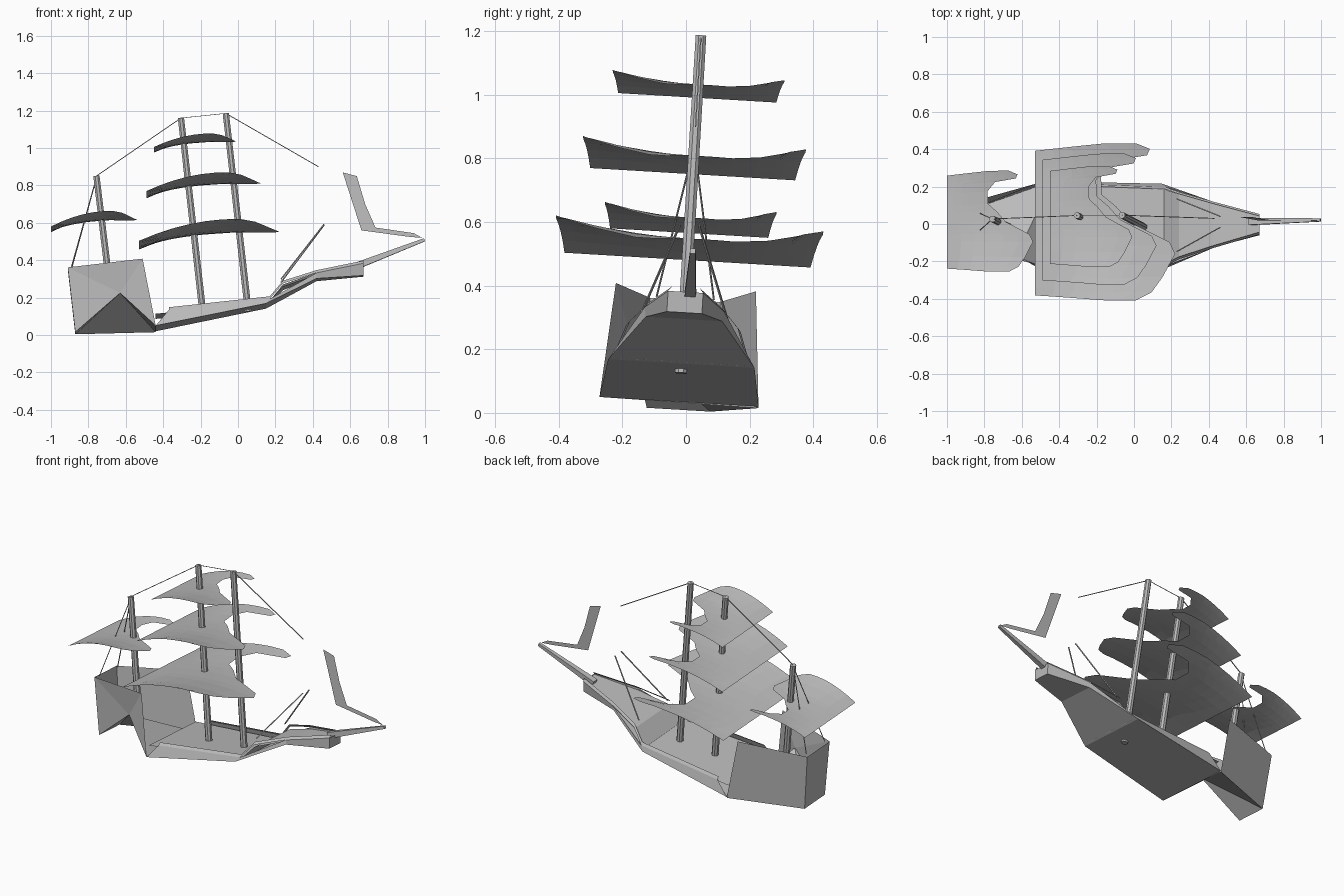
import bpy
import math
from mathutils import Vector

cube = bpy.data.objects.get("Cube")
if cube:
    bpy.data.objects.remove(cube)

grey = bpy.data.materials.new("plain_grey")
grey.use_nodes = True
COLOR = (0.5, 0.5, 0.5, 1)
grey.diffuse_color = COLOR
grey.node_tree.nodes["Principled BSDF"].inputs["Base Color"].default_value = COLOR

ROLL = 0.06


def heel(p):
    # the whole ship heels slightly to its +y side
    x, y, z = p
    return Vector((x, y + ROLL * (z - 0.4), z - ROLL * y))


def build(name, points, faces):
    mesh = bpy.data.meshes.new(name)
    mesh.from_pydata([heel(p) for p in points], [], faces)
    mesh.update()
    mesh.materials.append(grey)
    obj = bpy.data.objects.new(name, mesh)
    bpy.context.collection.objects.link(obj)
    return obj


def spar(name, a, b, r1, r2, sides=8):
    # tapered round pole between two points
    a, b = Vector(a), Vector(b)
    turn = (b - a).to_track_quat('Z', 'Y')
    points = []
    for end, r in ((a, r1), (b, r2)):
        for i in range(sides):
            t = 2 * math.pi * (i + 0.5) / sides
            points.append(end + turn @ Vector((r * math.cos(t), r * math.sin(t), 0)))
    faces = [(i, (i + 1) % sides, (i + 1) % sides + sides, i + sides) for i in range(sides)]
    faces += [tuple(reversed(range(sides))), tuple(range(sides, 2 * sides))]
    return build(name, points, faces)


def strips(name, sections):
    # skin a list of equally long rows of points
    n = len(sections[0])
    points = [p for row in sections for p in row]
    faces = [(i * n + j, i * n + j + 1, (i + 1) * n + j + 1, (i + 1) * n + j)
             for i in range(len(sections) - 1) for j in range(n - 1)]
    return build(name, points, faces)


def mirrored(stations):
    return [[(x, -y, z), (x, y, z)] for x, y, z in stations]


# Stern castle: open box, starboard wall folded up to an apex in the floor
stern = [(-0.51, -0.22, 0.395), (-0.91, -0.11, 0.355), (-0.87, -0.1, 0.01), (-0.44, -0.25, 0.035),
         (-0.51, 0.22, 0.395), (-0.91, 0.11, 0.355), (-0.87, 0.1, 0.01), (-0.44, 0.25, 0.03),
         (-0.63, -0.16, 0.215)]
build("stern_castle", stern, [(0, 1, 8), (1, 2, 8), (3, 0, 8), (4, 7, 6, 5), (1, 5, 6, 2),
                              (6, 7, 8), (2, 6, 8), (7, 3, 8)])

# Hull: bottom, rails and deck
bottom = [(-0.44, 0.25, 0.035), (0.15, 0.23, 0.155), (0.42, 0.12, 0.295), (0.67, 0.055, 0.315)]
rail = [(-0.37, 0.235, 0.12), (0.17, 0.21, 0.18), (0.42, 0.125, 0.325), (0.67, 0.055, 0.38)]
deck = [(-0.44, 0.23, 0.1), (0.16, 0.2, 0.16), (0.24, 0.17, 0.25), (0.42, 0.12, 0.315),
        (0.67, 0.055, 0.375)]
strips("hull_bottom", mirrored(bottom))
strips("deck", mirrored(deck))
for side, label in ((-1, "right"), (1, "left")):
    flip = lambda p: (p[0], side * p[1], p[2])
    strips("hull_side_" + label, [[flip(a), flip(b)] for a, b in zip(bottom, rail)])
    strips("bulwark_" + label, [[flip(p), flip((p[0], p[1] - 0.012, p[2] + 0.015))]
                                for p in rail[:2] + [(0.24, 0.18, 0.265)] + rail[2:]])
x, y, z = bottom[-1]
build("bow_end", [(x, -y, z), (x, y, z), (x, y, 0.38), (x, -y, 0.38)], [(0, 1, 2, 3)])

# Masts and bowsprit
fore_top, main_top, mizzen_top = (-0.065, 0, 1.185), (-0.305, 0, 1.16), (-0.757, 0, 0.85)
spar("fore_mast", (0.055, 0, 0.125), fore_top, 0.02, 0.018)
spar("main_mast", (-0.185, 0, 0.09), main_top, 0.02, 0.018)
spar("mizzen_mast", (-0.67, 0, 0.13), mizzen_top, 0.02, 0.018)
spar("bowsprit", (0.62, 0.015, 0.365), (0.997, 0.015, 0.51), 0.026, 0.012, 4)

# Sails: straight aft edge, uneven scooped front edge
FRONT = [(-1, 0.72), (-0.9, 0.83), (-0.7, 0.91), (-0.4, 1), (-0.25, 0.96), (0, 0.68),
         (0.2, 0.58), (0.35, 0.48), (0.6, 0.47), (0.78, 0.56), (0.85, 0.8), (0.93, 0.82), (1, 0.72)]


def sail(name, aft, length, half, height, rise, steps=6):
    rows = []
    for v, reach in FRONT:
        row = []
        for i in range(steps + 1):
            s = reach * i / steps
            bulge = 1 - ((s - 0.7) / 0.7) ** 2
            width = half * (0.92 + 0.08 * min(1, 2 * s))
            row.append((aft + length * s, v * width,
                        height + rise * bulge * (0.65 + 0.45 * v * v)))
        rows.append(row)
    return strips(name, rows)


sail("main_lower_sail", -0.53, 0.75, 0.42, 0.48, 0.105)
sail("main_middle_sail", -0.49, 0.61, 0.35, 0.75, 0.09)
sail("main_upper_sail", -0.45, 0.44, 0.27, 0.99, 0.065)
sail("mizzen_sail", -1.0, 0.46, 0.27, 0.565, 0.075)

# Jib: flat upright sheet over the bowsprit
jib = [(0.56, 0.87), (0.635, 0.85), (0.68, 0.7), (0.735, 0.575), (0.94, 0.545), (0.985, 0.52),
       (0.92, 0.525), (0.66, 0.56)]
build("jib_sail", [(px, 0.01, pz) for px, pz in jib],
      [(0, 1, 2, 7), (2, 3, 7), (3, 4, 6, 7), (4, 5, 6)])

# Rigging
spar("fore_stay", fore_top, (0.43, 0, 0.9), 0.003, 0.003, 4)
spar("top_stay", fore_top, main_top, 0.002, 0.002, 4)
spar("mizzen_stay", main_top, mizzen_top, 0.003, 0.003, 4)
for side, label in ((-1, "right"), (1, "left")):
    spar("back_stay_" + label, (-0.757, 0, 0.84), (-0.89, side * 0.09, 0.36), 0.003, 0.003, 4)
    spar("bow_stay_" + label, (0.23, side * 0.14, 0.29), (0.46, side * 0.03, 0.59), 0.004, 0.004, 4)
